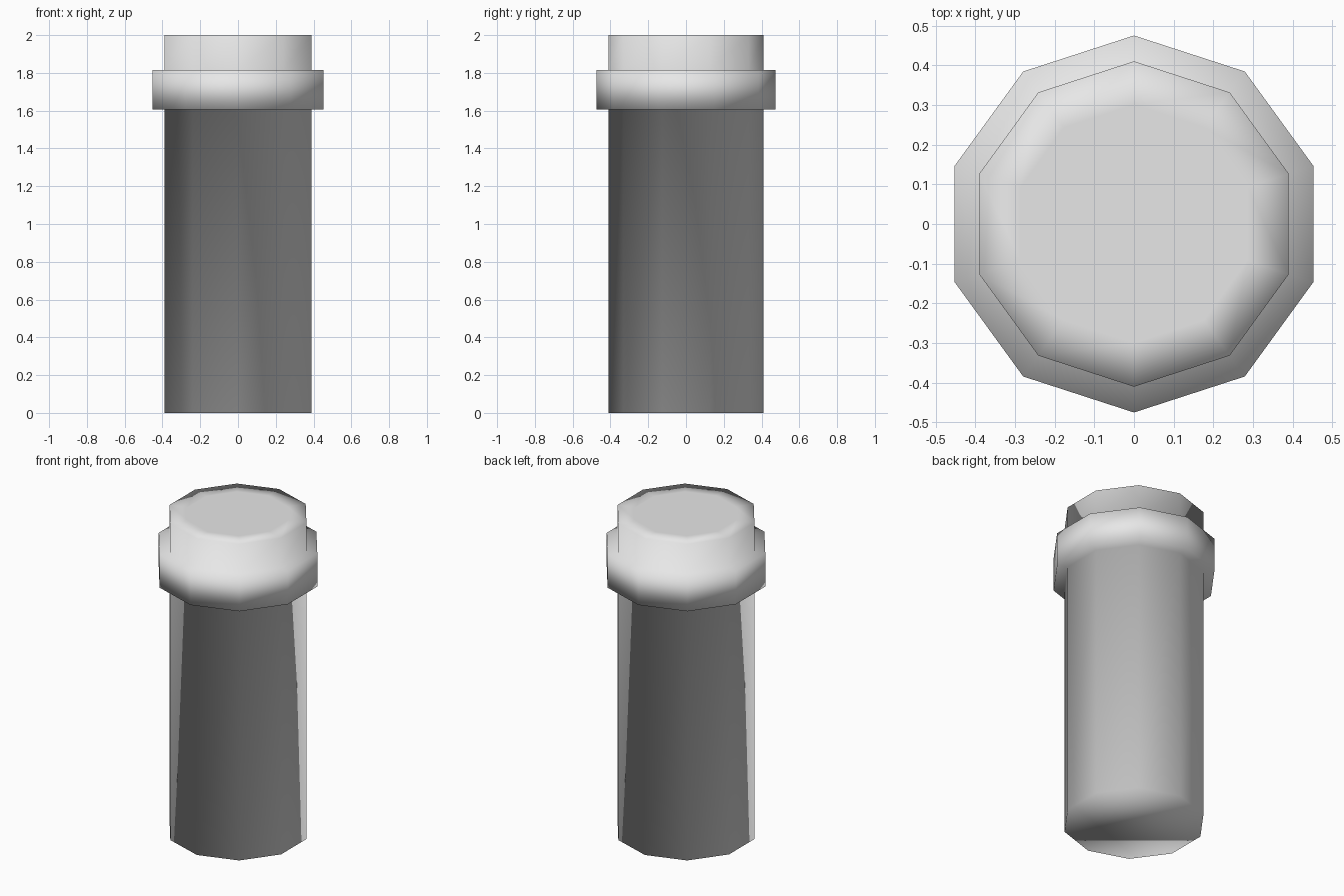
import bpy
import bmesh
from math import cos, sin, pi

cube = bpy.data.objects.get("Cube")
if cube:
    bpy.data.objects.remove(cube, do_unlink=True)

SIDES = 10
SHAFT, COLLAR, CAP = 0.41, 0.475, 0.30


def make_material(name, colour):
    mat = bpy.data.materials.new(name)
    mat.use_nodes = True
    mat.diffuse_color = colour
    mat.node_tree.nodes["Principled BSDF"].inputs["Base Color"].default_value = colour
    return mat


def lathe(name, profile, mat):
    """Sweep a radius/height profile into one closed, smooth-shaded solid."""
    bm = bmesh.new()
    rings = []
    for radius, z in profile:
        angles = [pi / 2 + 2 * pi * i / SIDES for i in range(SIDES)]
        rings.append([bm.verts.new((radius * cos(a), radius * sin(a), z)) for a in angles])
    for low, high in zip(rings, rings[1:]):
        for i in range(SIDES):
            j = (i + 1) % SIDES
            bm.faces.new((low[i], low[j], high[j], high[i]))
    bm.faces.new(rings[0][::-1])
    bm.faces.new(rings[-1])
    for face in bm.faces:
        face.smooth = True
    mesh = bpy.data.meshes.new(name)
    bm.to_mesh(mesh)
    bm.free()
    mesh.materials.append(mat)
    obj = bpy.data.objects.new(name, mesh)
    bpy.context.collection.objects.link(obj)
    return obj


grey = make_material("light_grey", (0.8, 0.8, 0.8, 1))

# Shaft, collar, neck and inset top share one surface so the shading flows across them
lathe("collared_post", [
    (SHAFT, 0), (SHAFT, 1.605),
    (COLLAR, 1.605), (COLLAR, 1.815),
    (SHAFT, 1.815), (SHAFT, 2),
    (CAP, 2),
], grey)
